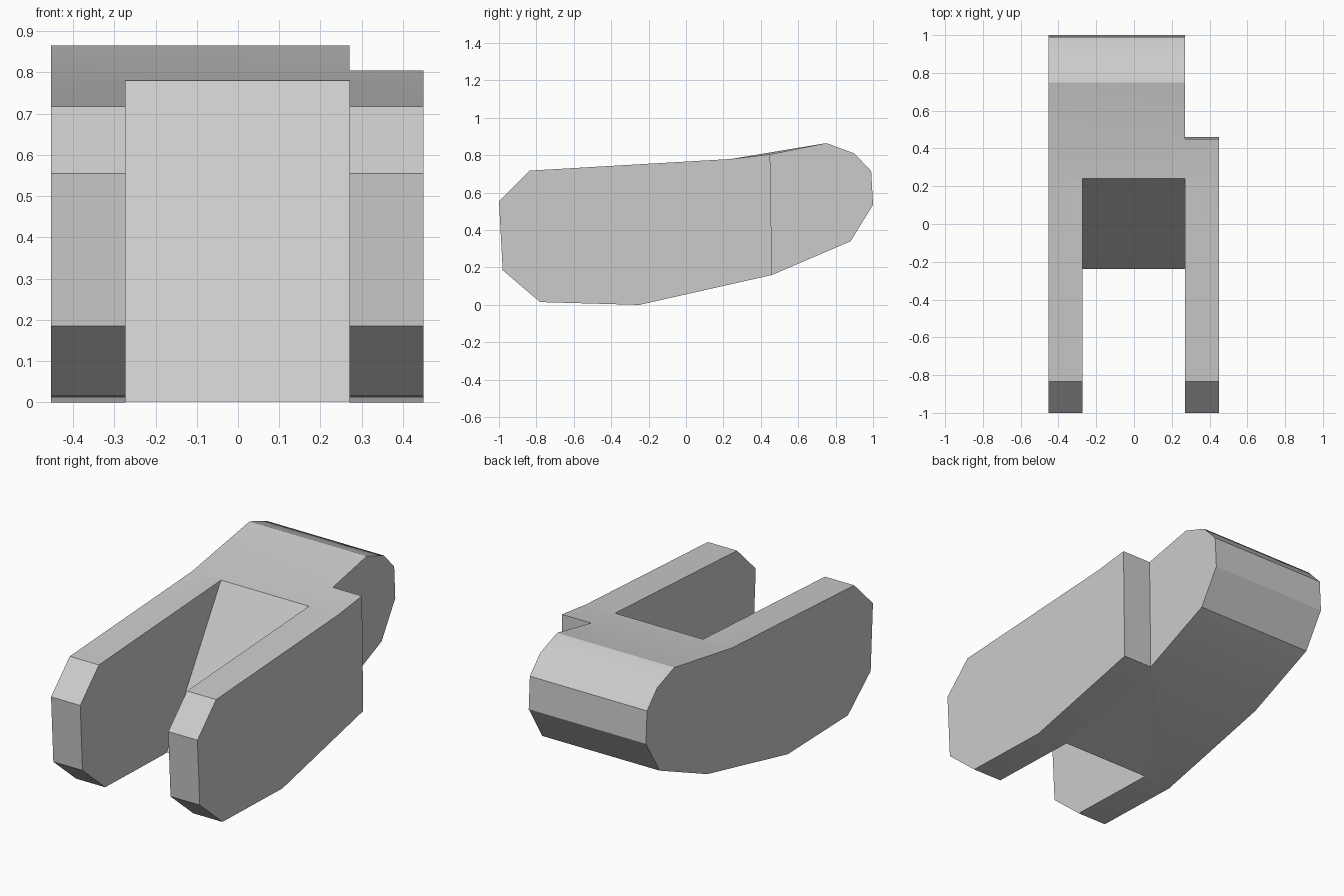
import bpy
import bmesh
import math

cube = bpy.data.objects.get("Cube")
if cube:
    bpy.data.objects.remove(cube)

grey = bpy.data.materials.new("plain grey")
grey.use_nodes = True
colour = (0.6, 0.6, 0.6, 1)
grey.diffuse_color = colour
grey.node_tree.nodes["Principled BSDF"].inputs["Base Color"].default_value = colour


def prism(name, profile, x0, x1):
    """Extrude a closed (y, z) profile from x0 to x1."""
    bm = bmesh.new()
    face = bm.faces.new([bm.verts.new((x0, y, z)) for y, z in profile])
    ext = bmesh.ops.extrude_face_region(bm, geom=[face])
    moved = [v for v in ext["geom"] if isinstance(v, bmesh.types.BMVert)]
    bmesh.ops.translate(bm, verts=moved, vec=(x1 - x0, 0, 0))
    bmesh.ops.recalc_face_normals(bm, faces=bm.faces)
    mesh = bpy.data.meshes.new(name)
    bm.to_mesh(mesh)
    bm.free()
    mesh.materials.append(grey)
    obj = bpy.data.objects.new(name, mesh)
    bpy.context.collection.objects.link(obj)
    return obj


# Main block with chamfered ends
outline = [(-1, .555), (-.835, .718), (.24, .78), (.75, .865), (.9, .81),
           (.99, .715), (1, .535), (.88, .34), (.46, .16), (-.25, 0),
           (-.78, .015), (-.98, .185)]
body = prism("forked_block", outline, -.453, .45)

# Slot between the two arms, with a sloping back wall
slot = prism("slot_cutter", [(-1.2, -.13), (-.32, -.13), (.363, .98), (-1.2, .98)],
             -.273, .27)
# Step behind the left arm
step = prism("step_cutter", [(.463, -.05), (1.2, -.05), (1.2, 1), (.447, 1)],
             .27, .6)

bpy.context.view_layer.objects.active = body
body.select_set(True)
for cutter in (slot, step):
    mod = body.modifiers.new(cutter.name, 'BOOLEAN')
    mod.operation = 'DIFFERENCE'
    mod.solver = 'EXACT'
    mod.object = cutter
    bpy.ops.object.modifier_apply(modifier=mod.name)
    bpy.data.objects.remove(cutter)

# Lower the top of the left arm a little at its back edge
bm = bmesh.new()
bm.from_mesh(body.data)
for v in bm.verts:
    if .43 < v.co.y < .48 and v.co.z > .7:
        v.co.z = .805
bmesh.ops.triangulate(bm, faces=[f for f in bm.faces if len(f.verts) > 4 and f.normal.z > .5])
bm.to_mesh(body.data)
bm.free()

bpy.ops.object.shade_smooth_by_angle(angle=math.radians(31))
